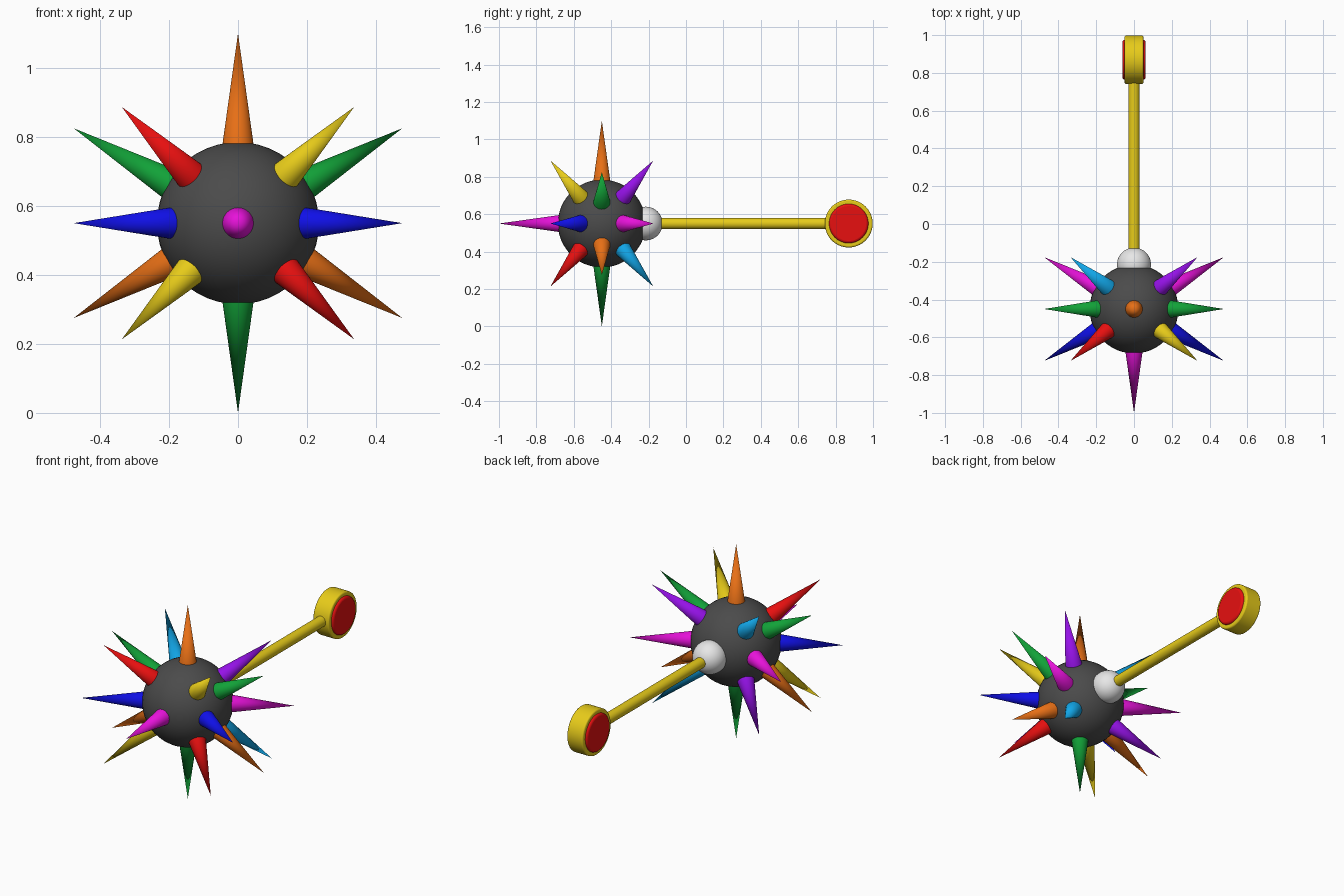
import bpy
from math import cos, sin, radians
from mathutils import Vector

cube = bpy.data.objects.get("Cube")
if cube:
    bpy.data.objects.remove(cube, do_unlink=True)

PALETTE = {
    "charcoal": (0.07, 0.07, 0.07),
    "white": (0.8, 0.8, 0.8),
    "yellow": (0.8, 0.6, 0.01),
    "red": (0.8, 0.005, 0.005),
    "orange": (0.8, 0.16, 0.008),
    "green": (0.006, 0.36, 0.04),
    "blue": (0.005, 0.005, 0.8),
    "magenta": (0.8, 0.006, 0.7),
    "purple": (0.3, 0.006, 0.8),
    "sky_blue": (0.006, 0.38, 0.8),
}


def make_material(name, rgb):
    mat = bpy.data.materials.new(name)
    mat.use_nodes = True
    colour = (*rgb, 1)
    mat.diffuse_color = colour
    mat.node_tree.nodes["Principled BSDF"].inputs["Base Color"].default_value = colour
    return mat


MATS = {name: make_material(name, rgb) for name, rgb in PALETTE.items()}
CENTRE = Vector((0, -0.45, 0.55))
HEAD = Vector((0, 0.87, 0.55))
BALL_R, TIP_R, ROOT_R = 0.235, 0.55, 0.2


def finish(name, colour):
    obj = bpy.context.object
    obj.name = name
    obj.data.materials.append(MATS[colour])
    bpy.ops.object.shade_smooth_by_angle(angle=radians(40))
    return obj


def ball(name, colour, centre, radius):
    bpy.ops.mesh.primitive_uv_sphere_add(segments=48, ring_count=24, radius=radius, location=centre)
    return finish(name, colour)


def rod(name, colour, start, end, r1, r2, sides=32):
    # Cylinder or cone running from start to end
    axis = end - start
    bpy.ops.mesh.primitive_cone_add(
        vertices=sides, radius1=r1, radius2=r2, depth=axis.length,
        location=(start + end) / 2, rotation=axis.to_track_quat("Z", "Y").to_euler())
    return finish(name, colour)


def disc(name, colour, radius, half_width, bevel):
    side = Vector((half_width, 0, 0))
    obj = rod(name, colour, HEAD - side, HEAD + side, radius, radius, 64)
    mod = obj.modifiers.new("soft_rim", "BEVEL")
    mod.width = bevel
    mod.segments = 3
    mod.limit_method = "ANGLE"
    return obj


def spike(name, colour, direction):
    d = Vector(direction).normalized()
    rod(name, colour, CENTRE + d * ROOT_R, CENTRE + d * TIP_R, 0.049, 0)


# Core ball and the handle
ball("core_ball", "charcoal", CENTRE, BALL_R)
ball("collar_ball", "white", (0, -0.215, 0.55), 0.09)
rod("handle_rod", "yellow", Vector((0, -0.215, 0.55)), HEAD - Vector((0, 0.1, 0)), 0.03, 0.03)
disc("handle_ring", "yellow", 0.128, 0.05, 0.008)
disc("handle_red_disc", "red", 0.105, 0.062, 0.012)

# Spikes on the axes
spike("spike_top", "orange", (0, 0, 1))
spike("spike_bottom", "green", (0, 0, -1))
spike("spike_front", "magenta", (0, -1, 0))

# Spikes on the sides, thirty degrees off the x axis
c, s = cos(radians(30)), sin(radians(30))
for side, x in (("left", 1), ("right", -1)):
    spike(f"spike_{side}_front", "blue", (x * c, -s, 0))
    spike(f"spike_{side}_back", "magenta", (x * c, s, 0))
    spike(f"spike_{side}_upper", "green", (x * c, 0, s))
    spike(f"spike_{side}_lower", "orange", (x * c, 0, -s))

    # Diagonal spikes; colours swap between opposite corners
    for level, z in (("upper", 1), ("lower", -1)):
        same = x * z > 0
        diag = c * sin(radians(45))
        spike(f"spike_{side}_{level}_front", "yellow" if same else "red", (x * diag, -s, z * diag))
        spike(f"spike_{side}_{level}_back", "purple" if same else "sky_blue", (x * diag, s, z * diag))
